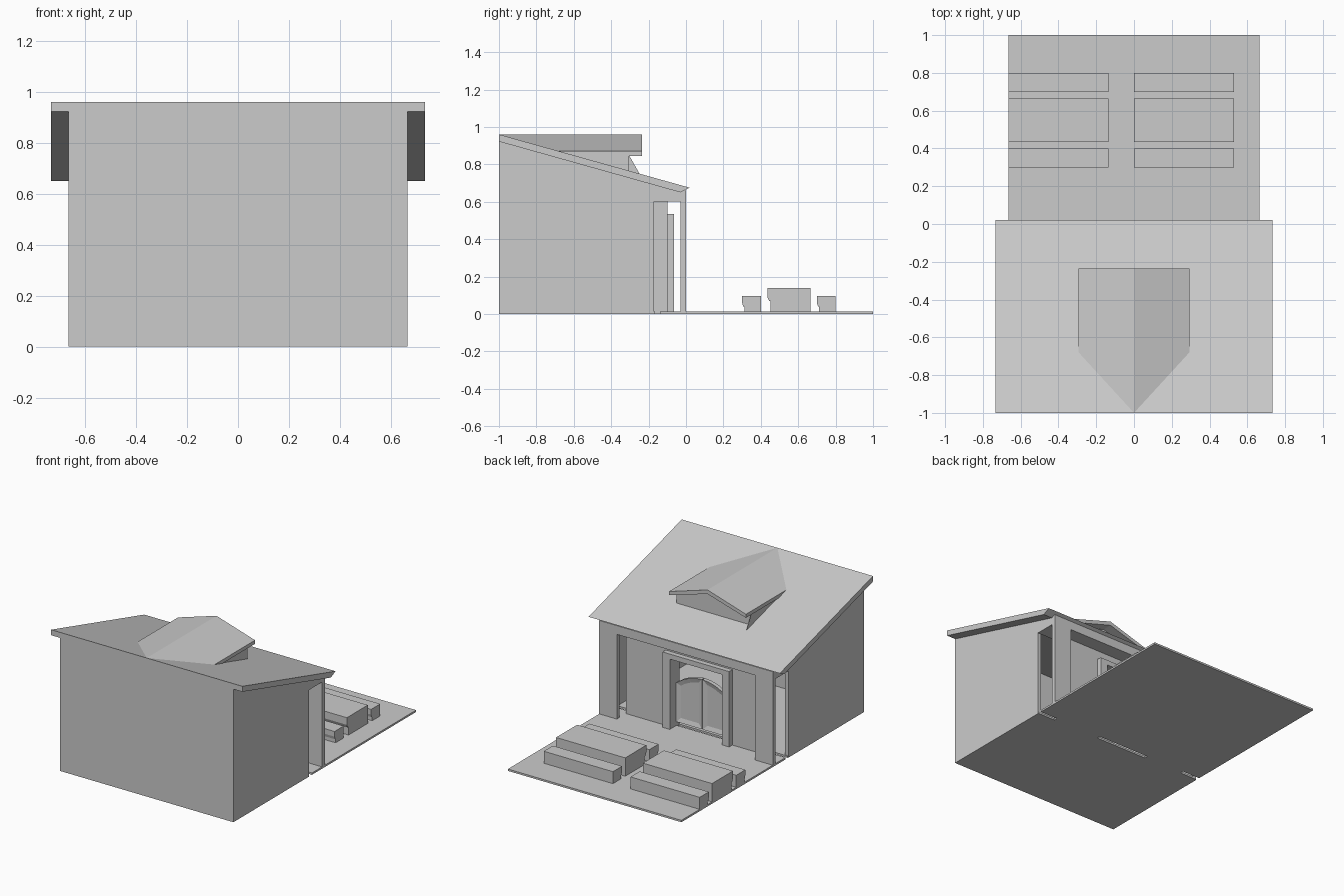
import bpy, bmesh
from mathutils import Vector

if "Cube" in bpy.data.objects:
    bpy.data.objects.remove(bpy.data.objects["Cube"], do_unlink=True)

# Single plain grey
grey = bpy.data.materials.new("plain_grey")
grey.use_nodes = True
grey.diffuse_color = (0.6, 0.6, 0.6, 1)
grey.node_tree.nodes["Principled BSDF"].inputs["Base Color"].default_value = (0.6, 0.6, 0.6, 1)


def prism(name, profile, axis, a, b, edit=None):
    """Extrude a (y, z) profile along x, or an (x, z) profile along y."""
    bm = bmesh.new()
    place = (lambda p, d: (d, p[0], p[1])) if axis == "x" else (lambda p, d: (p[0], d, p[1]))
    rings = [[bm.verts.new(place(p, d)) for p in profile] for d in (a, b)]
    caps = [bm.faces.new(r) for r in rings]
    n = len(profile)
    for i in range(n):
        j = (i + 1) % n
        bm.faces.new((rings[0][i], rings[0][j], rings[1][j], rings[1][i]))
    bmesh.ops.recalc_face_normals(bm, faces=bm.faces[:])
    if edit:
        edit(bm, caps)
    mesh = bpy.data.meshes.new(name)
    bm.to_mesh(mesh)
    bm.free()
    mesh.materials.append(grey)
    obj = bpy.data.objects.new(name, mesh)
    bpy.context.collection.objects.link(obj)
    return obj


def box(name, x0, x1, y0, y1, z0, z1):
    return prism(name, [(x0, z0), (x1, z0), (x1, z1), (x0, z1)], "y", y0, y1)


W, T = 0.665, 0.013           # half width, floor thickness
SLOPE = 0.2795
DOOR_R, DOOR_L = -0.23, 0.17  # doorway sides


def under_roof(y):
    return 0.94 - SLOPE * (y + 1)


# Floors, leaving a slot under the doors
box("patio_floor", -W, W, -0.14, 1, 0, T)
box("house_floor", -W + 0.005, W - 0.005, -0.98, -0.165, 0, T)
box("floor_strip_right", -0.53, DOOR_R, -0.165, -0.14, 0, T)
box("floor_strip_left", DOOR_L, 0.53, -0.165, -0.14, 0, T)

# Outer walls and corner posts
box("front_wall", -W, W, -1, -0.975, 0, 0.932)
side = [(-1, 0), (-0.17, 0), (-0.17, 0.6), (-0.03, 0.6), (-0.03, 0), (0, 0),
        (0, under_roof(0)), (-1, under_roof(-1))]
for s, label in ((1, "left"), (-1, "right")):
    prism(label + "_wall", side, "x", s * W, s * (W - 0.025))
    box(label + "_post", min(s * 0.53, s * W), max(s * 0.53, s * W), -0.03, 0, 0, 0.6)
header = [(-0.17, 0.6), (0, 0.6), (0, under_roof(0)), (-0.17, under_roof(-0.17))]
prism("porch_header", header, "x", -W, W)

# Recessed wall with a doorway
box("recess_wall_right", -0.53, DOOR_R, -0.17, -0.10, 0, 0.6)
box("recess_wall_left", DOOR_L, 0.53, -0.17, -0.10, 0, 0.6)
box("recess_wall_top", DOOR_R, DOOR_L, -0.17, -0.10, 0.5, 0.6)

# Raised door surround
box("surround_right", DOOR_R - 0.055, DOOR_R, -0.10, -0.065, 0, 0.535)
box("surround_left", DOOR_L, DOOR_L + 0.055, -0.10, -0.065, 0, 0.535)
box("surround_top", DOOR_R, DOOR_L, -0.10, -0.065, 0.5, 0.535)


# Arched double doors with sunken panels
def sink_panels(bm, caps):
    for face in caps:
        bmesh.ops.inset_region(bm, faces=[face], thickness=0.03, use_even_offset=True)
        bmesh.ops.translate(bm, verts=face.verts[:], vec=-face.normal * 0.009)


mid = (DOOR_L + DOOR_R) / 2
half = DOOR_L - mid
for s, label in ((1, "left"), (-1, "right")):
    arch = [(mid + s * half * t, 0.385 - 0.075 * t * t) for t in (1, 0.75, 0.5, 0.25, 0.015)]
    leaf = [(mid + s * half * 0.015, 0.04), (mid + s * half, 0.04)] + arch
    prism("door_leaf_" + label, leaf, "y", -0.163, -0.135, sink_panels)

# Main sloping roof
roof = [(-1, 0.96), (0.02, 0.675), (-0.03, 0.65), (-1, 0.922)]
prism("main_roof", roof, "x", -0.733, 0.733)


# Dormer parts, whose far ends follow the main roof slope
def meet_roof(bm, caps):
    for v in caps[0].verts:
        v.co.y = max(-1, -1 + (0.96 - v.co.z) / SLOPE)


gable = [(-0.295, 0.845), (0, 0.932), (0.295, 0.845), (0.295, 0.87), (0, 0.96), (-0.295, 0.87)]
prism("dormer_roof", gable, "y", -1, -0.235, meet_roof)
body = [(-0.288, 0.75), (0.288, 0.75), (0.288, 0.85), (0, 0.935), (-0.288, 0.85)]
prism("dormer_body", body, "y", -1, -0.305, meet_roof)


# Tables and benches
def seat(name, x, y0, y1, top, lip, setback):
    prof = [(y0, top), (y1, top), (y1, 0.005), (y0 + setback, 0.005),
            (y0 + setback, lip - 0.012), (y0 + setback / 2, lip - 0.01), (y0, lip + 0.01)]
    prism(name, prof, "x", x, x + 0.53)


for x, label in ((-W, "right"), (0, "left")):
    seat("table_" + label, x, 0.435, 0.665, 0.14, 0.08, 0.018)
    seat("near_bench_" + label, x, 0.30, 0.40, 0.096, 0.05, 0.012)
    seat("far_bench_" + label, x, 0.70, 0.80, 0.096, 0.05, 0.012)
